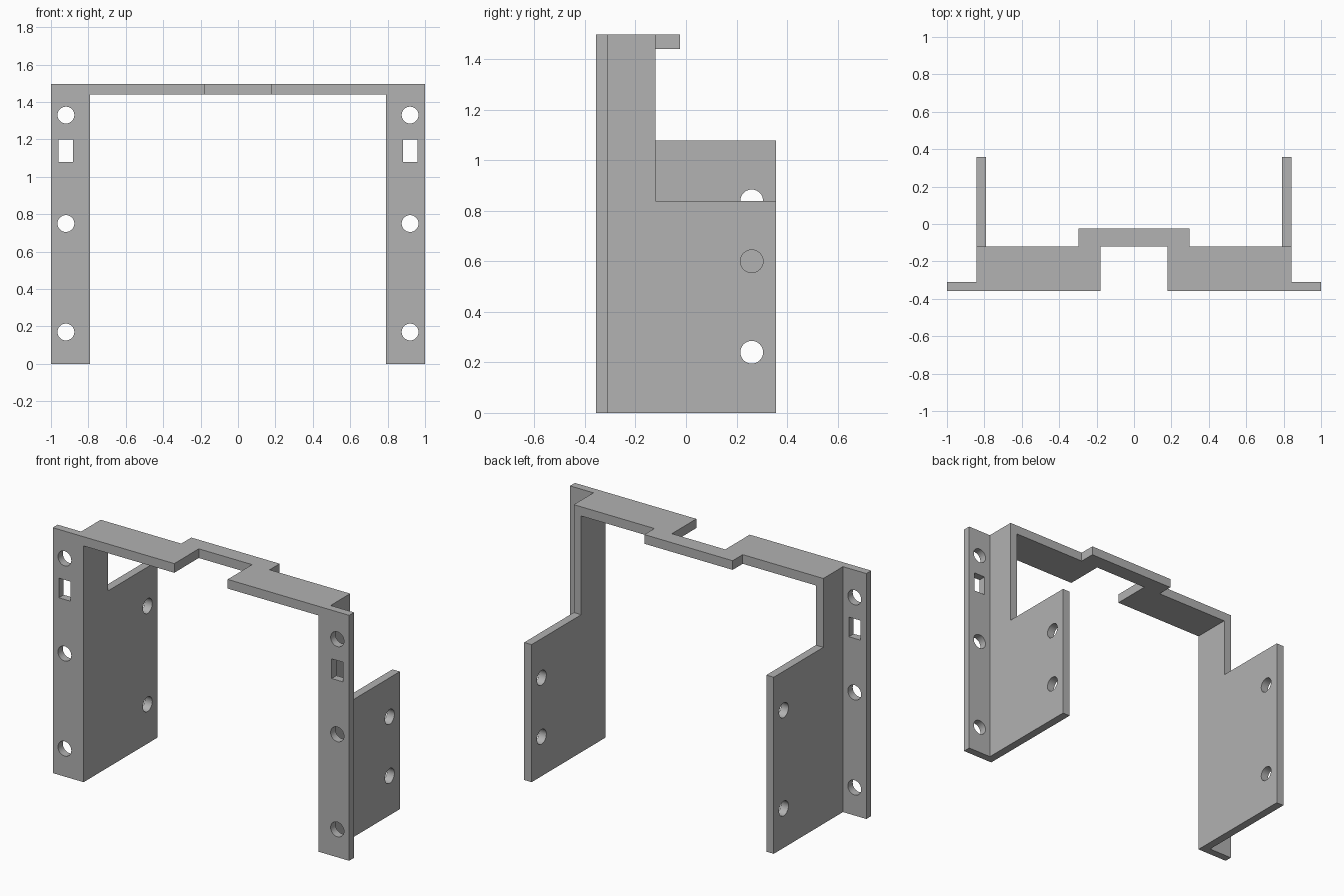
import bpy, bmesh, math
from mathutils import Matrix

cube = bpy.data.objects.get("Cube")
if cube:
    bpy.data.objects.remove(cube, do_unlink=True)

grey = bpy.data.materials.new("plain grey")
grey.use_nodes = True
colour = (0.445, 0.445, 0.445, 1)
grey.diffuse_color = colour
grey.node_tree.nodes["Principled BSDF"].inputs["Base Color"].default_value = colour

# Main dimensions
FRONT, BACK = -0.357, 0.357
FLANGE_BACK, REAR, BRIDGE_BACK = -0.31, -0.121, -0.024
INNER, OUTER, TIP = 0.792, 0.842, 1.0
TOP, UNDER = 1.497, 1.441
HOLE_R, HOLE_X, HOLE_Y = 0.045, 0.92, 0.26


def add_object(name, bm):
    bmesh.ops.recalc_face_normals(bm, faces=bm.faces)
    mesh = bpy.data.meshes.new(name)
    bm.to_mesh(mesh)
    bm.free()
    mesh.materials.append(grey)
    obj = bpy.data.objects.new(name, mesh)
    bpy.context.collection.objects.link(obj)
    return obj


def prism(name, outline, axis, lo, hi):
    """Extrude a 2D outline along x (outline in y, z) or z (outline in x, y)."""
    bm = bmesh.new()
    place = (lambda a, b: (lo, a, b)) if axis == "x" else (lambda a, b: (a, b, lo))
    face = bm.faces.new([bm.verts.new(place(a, b)) for a, b in outline])
    new = bmesh.ops.extrude_face_region(bm, geom=[face])["geom"]
    step = (hi - lo, 0, 0) if axis == "x" else (0, 0, hi - lo)
    bmesh.ops.translate(bm, vec=step, verts=[v for v in new if isinstance(v, bmesh.types.BMVert)])
    return add_object(name, bm)


def box(name, x, y, z):
    x = sorted(x)
    return prism(name, [(x[0], y[0]), (x[1], y[0]), (x[1], y[1]), (x[0], y[1])], "z", *z)


def drill(name, centre, axis):
    bm = bmesh.new()
    turn = Matrix.Rotation(math.pi / 2, 4, "Y" if axis == "x" else "X")
    bmesh.ops.create_cone(bm, cap_ends=True, segments=32, radius1=HOLE_R, radius2=HOLE_R,
                          depth=0.14, matrix=Matrix.Translation(centre) @ turn)
    return add_object(name, bm)


def combine(target, other, operation):
    mod = target.modifiers.new(operation.title(), "BOOLEAN")
    mod.operation, mod.solver, mod.object = operation, "EXACT", other
    bpy.context.view_layer.objects.active = target
    bpy.ops.object.modifier_apply(modifier=mod.name)
    bpy.data.objects.remove(other, do_unlink=True)


# Top plate with a front notch and a set-back bridge
half = [(0.18, REAR), (0.18, FRONT), (OUTER, FRONT), (OUTER, REAR), (0.298, REAR), (0.298, BRIDGE_BACK)]
bracket = prism("mounting_bracket", half + [(-x, y) for x, y in reversed(half)], "z", UNDER, TOP)

# Side panels of unequal height, with front flanges
for side, shoulder in ((-1, 1.077), (1, 0.839)):
    outline = [(FRONT, 0), (BACK, 0), (BACK, shoulder), (REAR, shoulder), (REAR, TOP), (FRONT, TOP)]
    panel = prism("side_panel", outline, "x", *sorted((side * INNER, side * OUTER)))
    combine(bracket, panel, "UNION")
    flange = box("front_flange", (side * INNER, side * TIP), (FRONT, FLANGE_BACK), (0, TOP))
    combine(bracket, flange, "UNION")

# Screw holes and slots
for side, upper in ((-1, 0.839), (1, 0.6)):
    for z in (0.17, 0.75, 1.33):
        combine(bracket, drill("flange_drill", (side * HOLE_X, -0.333, z), "y"), "DIFFERENCE")
    slot = box("slot_cutter", (side * 0.882, side * 0.959), (-0.42, -0.25), (1.08, 1.2))
    combine(bracket, slot, "DIFFERENCE")
    for z in (0.24, upper):
        combine(bracket, drill("panel_drill", (side * 0.817, HOLE_Y, z), "x"), "DIFFERENCE")

# Merge flat regions and smooth the hole walls
bm = bmesh.new()
bm.from_mesh(bracket.data)
bmesh.ops.remove_doubles(bm, verts=bm.verts, dist=0.0001)
bmesh.ops.dissolve_limit(bm, angle_limit=math.radians(1), verts=bm.verts, edges=bm.edges)
bm.to_mesh(bracket.data)
bm.free()
bpy.ops.object.select_all(action="DESELECT")
bracket.select_set(True)
bpy.context.view_layer.objects.active = bracket
bpy.ops.object.shade_smooth_by_angle(angle=math.radians(30))
